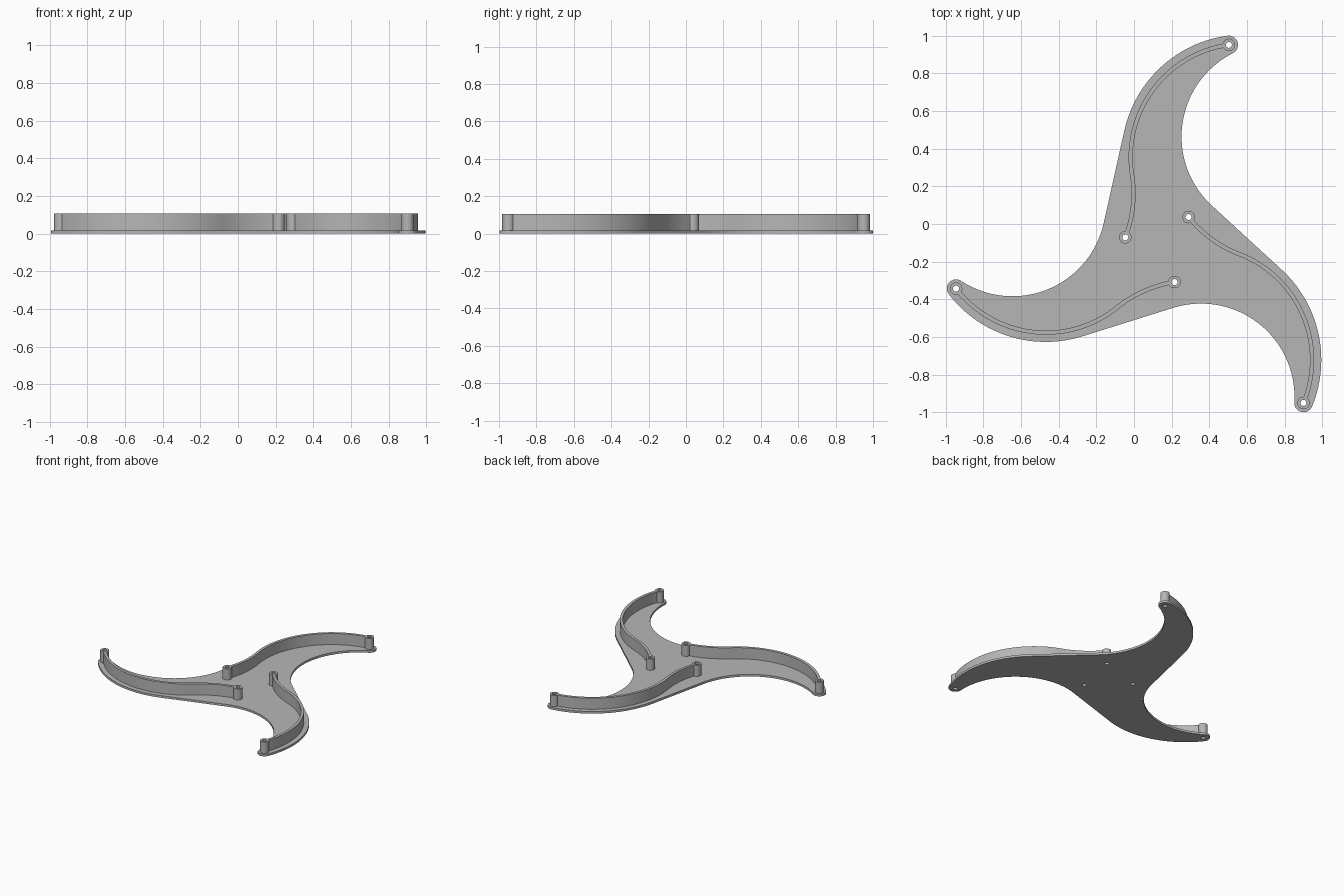
import bpy
import bmesh
import math
from mathutils import Vector, Matrix

old = bpy.data.objects.get("Cube")
if old:
    bpy.data.objects.remove(old, do_unlink=True)

# Main dimensions
HUB = Vector((0.153, -0.114, 0))       # centre of the threefold symmetry
PLATE_H, TOP = 0.017, 0.106
TIP_R, BOSS_R, HOLE_R, WALL = 0.049, 0.033, 0.016, 0.022

grey = bpy.data.materials.new("light grey")
grey.use_nodes = True
colour = (0.47, 0.47, 0.47, 1)
grey.diffuse_color = colour
grey.node_tree.nodes["Principled BSDF"].inputs["Base Color"].default_value = colour


def direction(angle):
    return Vector((math.cos(angle), math.sin(angle)))


def angle_to(a, b):
    return math.atan2(b.y - a.y, b.x - a.x)


def arc(centre, radius, start, end, steps=32):
    return [centre + radius * direction(start + (end - start) * i / steps)
            for i in range(steps + 1)]


def circle(centre, radius):
    return arc(centre, radius, 0, math.tau, 32)[:-1]


def turned(points, k):
    rot = Matrix.Rotation(k * math.tau / 3, 2)
    return [rot @ p for p in points]


def slab(name, loops, low, high):
    """Extrude closed loops; a loop inside another becomes a hole."""
    curve = bpy.data.curves.new(name, "CURVE")
    curve.dimensions, curve.fill_mode = "2D", "BOTH"
    curve.extrude = (high - low) / 2
    for points in loops:
        spline = curve.splines.new("POLY")
        spline.points.add(len(points) - 1)
        for target, p in zip(spline.points, points):
            target.co = (p.x, p.y, 0, 1)
        spline.use_cyclic_u = True
    temp = bpy.data.objects.new(name + "_profile", curve)
    bpy.context.collection.objects.link(temp)
    mesh = bpy.data.meshes.new_from_object(
        temp.evaluated_get(bpy.context.evaluated_depsgraph_get()))
    bpy.data.objects.remove(temp, do_unlink=True)
    bm = bmesh.new()
    bm.from_mesh(mesh)
    bmesh.ops.remove_doubles(bm, verts=bm.verts, dist=1e-5)
    bmesh.ops.recalc_face_normals(bm, faces=bm.faces)
    bmesh.ops.translate(bm, verts=bm.verts, vec=HUB + Vector((0, 0, (low + high) / 2)))
    bm.to_mesh(mesh)
    bm.free()
    mesh.name = name
    mesh.materials.clear()
    mesh.materials.append(grey)
    obj = bpy.data.objects.new(name, mesh)
    bpy.context.collection.objects.link(obj)
    bpy.ops.object.select_all(action="DESELECT")
    obj.select_set(True)
    bpy.context.view_layer.objects.active = obj
    bpy.ops.object.shade_smooth_by_angle(angle=math.radians(30))
    return obj


# Arc centres of one arm, relative to the hub
tip = Vector((-1.097, -0.229))
inner = Vector((0.062, -0.194))
outer_c = Vector((-0.621, 0.139))
hollow_c = Vector((-0.798, 0.227))
rail_r = (tip - outer_c).length
hollow_r = (tip - hollow_c).length - TIP_R
tip_angle = angle_to(outer_c, tip) + math.tau

# Arm outline: hollow edge, rounded tip, bulging edge
hollow_end = angle_to(hollow_c, tip)
arm = arc(hollow_c, hollow_r, math.radians(-13), hollow_end, 48)
arm += arc(tip, TIP_R, hollow_end + math.pi, tip_angle, 20)[1:]
arm += arc(outer_c, rail_r + TIP_R, tip_angle, math.radians(287), 40)[1:]

outline = [p for k in range(3) for p in turned(arm, k)]
holes = [circle(turned([c], k)[0], HOLE_R) for k in range(3) for c in (tip, inner)]
slab("base_plate", [outline] + holes, 0, PLATE_H)

# S-shaped rail centreline: large arc, then a reversed arc to the inner boss
bend = math.radians(-51)
joint = outer_c + rail_r * direction(bend)
gap = joint - inner
bend_r = -gap.length_squared / (2 * gap.dot(direction(bend)))
bend_c = joint + bend_r * direction(bend)
trim = (BOSS_R + HOLE_R) / 2
first = (tip_angle + trim / rail_r, bend + math.tau)
second = (bend + math.pi, angle_to(bend_c, inner) + trim / bend_r)


def rail_side(offset):
    return (arc(outer_c, rail_r + offset, *first, 48)
            + arc(bend_c, bend_r - offset, *second, 20)[1:])


rail = rail_side(WALL / 2) + rail_side(-WALL / 2)[::-1]

for k, side in enumerate(("right", "front", "back")):
    slab(side + "_rail", [turned(rail, k)], PLATE_H, TOP)
    for label, centre in (("tip", tip), ("inner", inner)):
        c = turned([centre], k)[0]
        slab(f"{side}_{label}_boss", [circle(c, BOSS_R), circle(c, HOLE_R)], PLATE_H, TOP)
